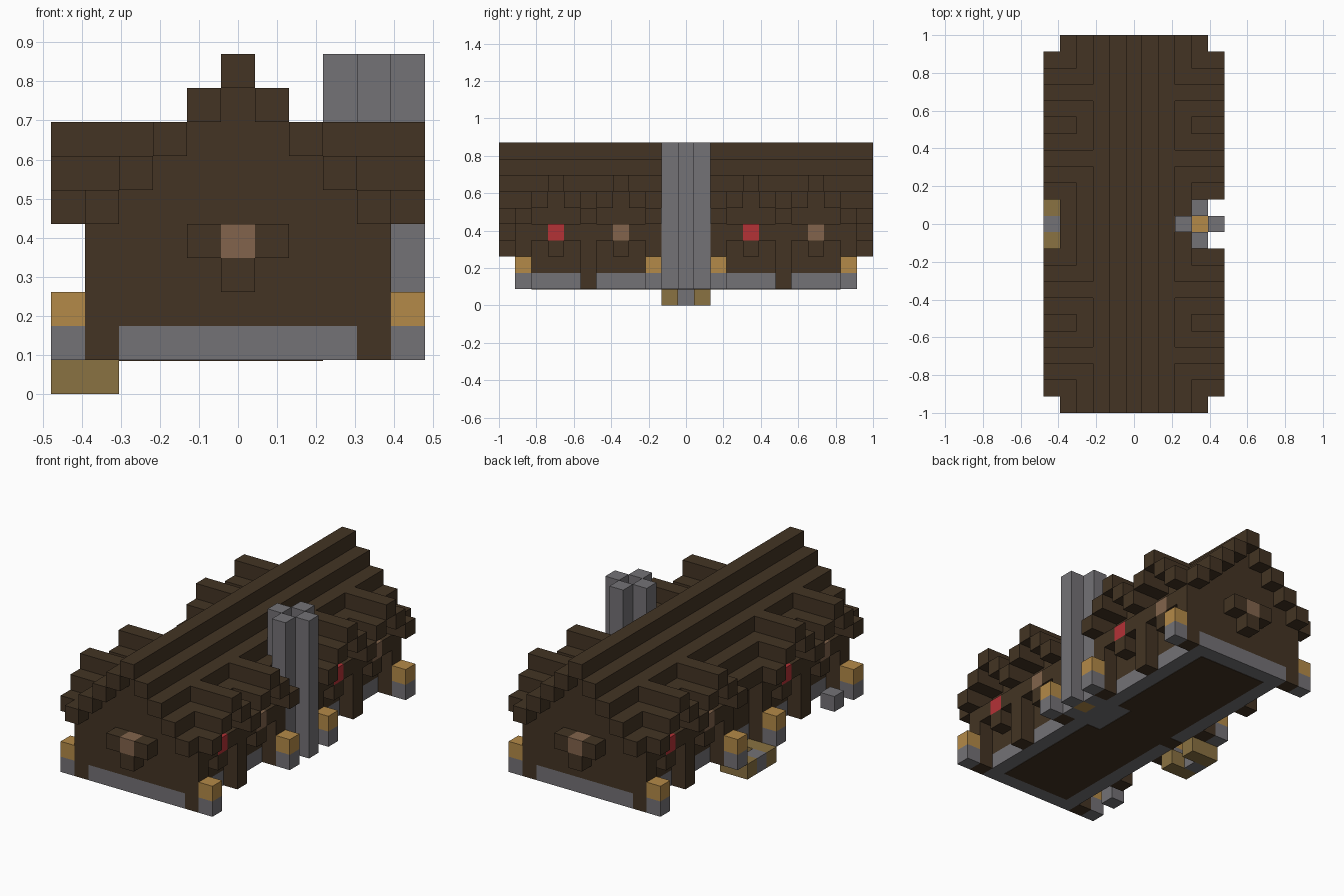
import bpy
import bmesh

if "Cube" in bpy.data.objects:
    bpy.data.objects.remove(bpy.data.objects["Cube"], do_unlink=True)

U = 2 / 23  # size of one block


def material(name, *rgb):
    m = bpy.data.materials.new(name)
    m.use_nodes = True
    m.diffuse_color = (*rgb, 1)
    m.node_tree.nodes["Principled BSDF"].inputs["Base Color"].default_value = (*rgb, 1)
    return m


WOOD = material("dark_wood", 0.056, 0.034, 0.017)
STONE = material("grey_stone", 0.174, 0.168, 0.181)
LAMP = material("lamp_orange", 0.456, 0.254, 0.065)
GOLD = material("dull_gold", 0.254, 0.168, 0.054)
RED = material("red_flower", 0.456, 0.032, 0.037)
BROWN = material("brown_flower", 0.223, 0.127, 0.072)


def part(name, mat, boxes):
    """One object from boxes given as x, y, z ranges in blocks."""
    bm = bmesh.new()
    for lo, hi in boxes:
        verts = bmesh.ops.create_cube(bm, size=1)["verts"]
        for v in verts:
            for i in range(3):
                v.co[i] = (lo[i] if v.co[i] < 0 else hi[i]) * U
    mesh = bpy.data.meshes.new(name)
    bm.to_mesh(mesh)
    bm.free()
    mesh.materials.append(mat)
    ob = bpy.data.objects.new(name, mesh)
    bpy.context.collection.objects.link(ob)
    return ob


def span(x0, x1, y0, y1, z0, z1):
    """Box over block cells: x and y by cell centre, z by edge."""
    return ((x0 - .5, y0 - .5, z0), (x1 + .5, y1 + .5, z1))


def cell(x, y, z, h=1):
    return span(x, x, y, y, z, z + h)


# Stone footing and stepped wooden body
part("footing", STONE, [span(-3, 3, -10, 10, 1, 2)])
part("body", WOOD, [span(-3, 3, -10, 10, 2, 6)]
     + [span(-w, w, -10, 10, 8 - w, 9 - w) for w in (0, 1, 2)])
floor = [span(-2, 1, -9, 9, 1, 1.05), span(2, 2, -9, -2, 1, 1.05),
         span(2, 2, 2, 9, 1, 1.05), span(-3, -3, 0, 0, 1, 1.05)]
part("floor", WOOD, [((a[0], a[1], .97), b) for a, b in floor])

# Upright logs along the side walls
part("logs", WOOD, [span(4 * s, 4 * s, y, y, 1, 5) for s in (-1, 1) for y in (-10, -6, -2, 2, 6, 10)])

# Main roof steps, with the eave open where the dormers stand
roof = [span(0, 0, -11, 11, 9, 10)]
for s in (-1, 1):
    for k in (1, 2, 3):
        roof.append(span(s * k, s * k, -11, 11, 9 - k, 10 - k))
    roof += [cell(4 * s, y, 5) for y in (-11, 11)]
roof.append(span(-4, -4, -1, 1, 5, 6))
part("roof", WOOD, roof)

# Stepped dormers on both sides
for s, side in ((-1, "right"), (1, "left")):
    for y in (-8, -4, 4, 8):
        steps = []
        for d in (-2, -1, 0, 1, 2):
            start = 3 if d == 0 else 4
            x0, x1 = sorted((s * start, s * 5))
            z = 7 - abs(d)
            steps.append(span(x0, x1, y + d, y + d, z, z + 1))
        part(f"dormer_{side}", WOOD, steps)


# Flower boxes: a flower with wood on both sides and below
def flower_box(name, x, y, along, mat):
    dx, dy = along
    part(name, WOOD, [cell(x - dx, y - dy, 4), cell(x + dx, y + dy, 4), cell(x, y, 3)])
    part(name + "_flower", mat, [cell(x, y, 4)])


for s, side in ((-1, "right"), (1, "left")):
    for y, mat in ((-8, RED), (-4, BROWN), (4, RED), (8, BROWN)):
        flower_box(f"flower_box_{side}", 4 * s, y * s, (0, 1), mat)
flower_box("flower_box_front", 0, -11, (1, 0), BROWN)
flower_box("flower_box_back", 0, 11, (1, 0), BROWN)

# Lamps on stone blocks
spots = [(5 * s, y) for s in (-1, 1) for y in (-10, -2, 2, 10)]
part("lamp_bases", STONE, [cell(x, y, 1) for x, y in spots])
part("lamps", LAMP, [cell(x, y, 2) for x, y in spots])
part("loose_stone", STONE, [cell(-5, -8, 1)])

# Chimney of four columns round a fire
part("chimney", STONE, [((2.5, -.5, 1), (3.52, .5, 10)), cell(5, 0, 1, 9),
                        cell(4, -1, 1, 9), cell(4, 1, 1, 9)])
part("fire", LAMP, [cell(4, 0, 1)])

# Doorstep ring
part("doorstep", GOLD, [span(-5, -4, y, y, 0, 1) for y in (-1, 1)])
part("doorstep_stone", STONE, [cell(-5, 0, 0)])
